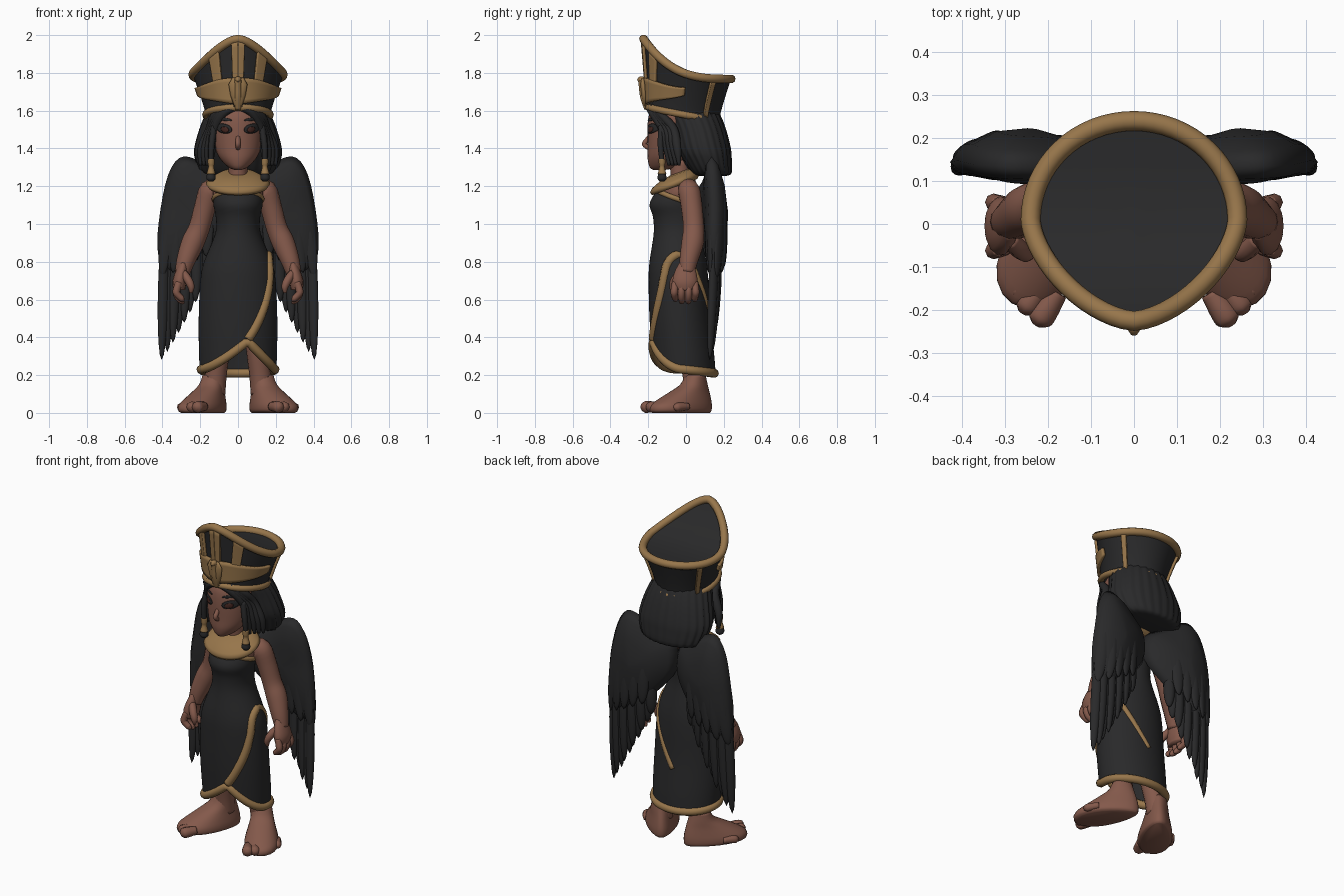
import bpy, bmesh
from math import sin, cos, pi, radians, sqrt
from mathutils import Vector, Matrix

if "Cube" in bpy.data.objects:
    bpy.data.objects.remove(bpy.data.objects["Cube"])


def material(name, rgb):
    m = bpy.data.materials.new(name)
    m.use_nodes = True
    m.diffuse_color = (*rgb, 1)
    b = m.node_tree.nodes["Principled BSDF"]
    b.inputs["Base Color"].default_value = (*rgb, 1)
    b.inputs["Roughness"].default_value = 0.8
    return m


BLACK = material("black", (0.022, 0.022, 0.023))
GOLD = material("gold", (0.31, 0.18, 0.07))
SKIN = material("brown skin", (0.23, 0.1, 0.07))
IRIS = material("dark brown", (0.06, 0.02, 0.015))


def grid(name, mat, rows, close=True, loop=False, cap=True, mirror=False, sub=0, thick=0):
    """Skin a list of equal-length point rows."""
    bm = bmesh.new()
    vs = [[bm.verts.new(p) for p in r] for r in rows]
    n, m = len(vs), len(vs[0])
    for i in range(n if loop else n - 1):
        a, b = vs[i], vs[(i + 1) % n]
        for j in range(m if close else m - 1):
            k = (j + 1) % m
            bm.faces.new((a[j], a[k], b[k], b[j]))
    if cap and close and not loop:
        bm.faces.new(vs[0])
        bm.faces.new(vs[-1])
    bmesh.ops.remove_doubles(bm, verts=bm.verts, dist=1e-5)
    bmesh.ops.recalc_face_normals(bm, faces=bm.faces)
    for f in bm.faces:
        f.smooth = True
    me = bpy.data.meshes.new(name)
    bm.to_mesh(me)
    bm.free()
    me.materials.append(mat)
    ob = bpy.data.objects.new(name, me)
    bpy.context.collection.objects.link(ob)
    if thick:
        ob.modifiers.new("thickness", "SOLIDIFY").thickness = thick
        ob.modifiers["thickness"].offset = 0
    if mirror:
        ob.modifiers.new("mirror", "MIRROR").use_mirror_merge = False
    if sub:
        s = ob.modifiers.new("smooth", "SUBSURF")
        s.levels = s.render_levels = sub
    return ob


def spline(pts, k=4, loop=False):
    """Resample tuples along a smooth curve."""
    n, out = len(pts), []
    get = lambda i: Vector(pts[i % n] if loop else pts[min(max(i, 0), n - 1)])
    for i in range(n if loop else n - 1):
        a, b, c, d = (get(i + o) for o in (-1, 0, 1, 2))
        for s in range(k):
            t = s / k
            out.append(b + (c - a) * t / 2 + (a * 2 - b * 5 + c * 4 - d) * t * t / 2
                       + (b * 3 - a - c * 3 + d) * t ** 3 / 2)
    return out if loop else out + [get(n - 1)]


def tube(name, mat, pts, loop=False, ref=(0, 1, 0), k=4, n=10, flat=1, **kw):
    """Sweep a circle along (x, y, z, radius) points."""
    p = spline(pts, k, loop) if k > 1 else [Vector(q) for q in pts]
    rows = []
    for i, q in enumerate(p):
        a, b = (p[i - 1], p[(i + 1) % len(p)]) if loop else (p[max(i - 1, 0)], p[min(i + 1, len(p) - 1)])
        d = (b.xyz - a.xyz).normalized()
        u = d.cross(Vector(ref)).normalized()
        v = d.cross(u)
        rows.append([q.xyz + q.w * (u * cos(2 * pi * j / n) * flat + v * sin(2 * pi * j / n)) for j in range(n)])
    return grid(name, mat, rows, loop=loop, **kw)


def loft(name, mat, rings, n=24, wave=0, taper=0, **kw):
    """Stack ellipses given as (z, half width, front y, back y)."""
    rows = []
    for z, rx, f, b in spline(rings, 3):
        row = []
        for j in range(n):
            t = 2 * pi * j / n
            w = 1 + wave * (j % 4 - 1.5)
            row.append((rx * w * cos(t) * (1 - taper * sin(t)), (f + b) / 2 + (b - f) / 2 * w * sin(t), z))
        rows.append(row)
    return grid(name, mat, rows, **kw)


def puff(name, mat, outline, yfun, thick, **kw):
    """Pillow-shaped plate from an (x, z) outline."""
    c = sum((Vector(p) for p in outline), Vector((0, 0))) / len(outline)
    rows = []
    for side, scales in ((-1, (0.05, 0.5, 0.85)), (0, (1,)), (1, (0.85, 0.5, 0.05))):
        for s in scales:
            q = [c + (Vector(p) - c) * s for p in outline]
            rows.append([(x, yfun(x, z) + side * thick * sqrt(1 - s * s), z) for x, z in q])
    return grid(name, mat, rows, **kw)


# ---- head and hair
loft("head", SKIN, [(1.285, .015, -.17, -.12), (1.3, .05, -.192, -.05), (1.345, .095, -.203, 0), (1.4, .12, -.203, .03),
                    (1.5, .13, -.205, .05), (1.58, .13, -.195, .05), (1.63, .1, -.16, .04)])
loft("neck", SKIN, [(1.15, .07, -.1, .04), (1.23, .05, -.08, .02), (1.34, .052, -.09, .02)])
tube("nose", SKIN, [(0, -.19, 1.47, .01), (0, -.207, 1.445, .013), (0, -.221, 1.422, .013), (0, -.196, 1.402, .013)])
facey = lambda x, z: -.0775 - .131 * sqrt(max(0, 1 - (x / .13) ** 2))
leaf = lambda cx, cz, w, h: [(cx + w * cos(i * pi / 8), cz + h * sin(i * pi / 8) + .15 * w * cos(i * pi / 8))
                             for i in range(16)]
puff("eye_lashes", BLACK, leaf(.074, 1.505, .043, .026), facey, .004, mirror=True)
puff("iris", IRIS, leaf(.07, 1.5, .022, .016), lambda x, z: facey(x, z) - .003, .004, mirror=True)
puff("eyebrow", BLACK, leaf(.074, 1.555, .042, .009), lambda x, z: facey(x, z) + .002, .004, mirror=True)
loft("hair", BLACK, [(1.255, .13, .07, .215), (1.27, .19, .03, .24), (1.34, .222, -.02, .24), (1.4, .228, -.055, .235),
                     (1.5, .202, -.08, .21), (1.58, .17, -.11, .178), (1.63, .14, -.1, .14)], n=96, wave=.014)
for i in range(4):
    s = i * .018
    tube("front_hair_lock", BLACK, [(.015 + s, -.195 + s / 3, 1.62, .02), (.075 + s, -.175 + s, 1.585 - s / 3, .021),
                                    (.122 + s / 2, -.12 + s, 1.5, .024), (.138 + s, -.1 + s, 1.4, .022),
                                    (.145 + s, -.09 + s, 1.31, .008)], mirror=True)
tube("side_braid", BLACK, [(.125, -.13, 1.52, .016), (.14, -.135, 1.42, .016), (.142, -.127, 1.33, .013)], mirror=True)
tube("braid_bead", GOLD, [(.142, -.127, 1.345, .019), (.142, -.127, 1.32, .018), (.142, -.127, 1.3, .015),
                          (.143, -.127, 1.265, .024)], mirror=True)
tube("braid_tassel", BLACK, [(.143, -.127, 1.27, .02), (.143, -.127, 1.24, .025), (.143, -.127, 1.225, .012)], mirror=True)


# ---- crown: a flared wall with a sloping, pointed top
def top_z(y):
    return 1.768 + .212 * ((.25 - y) / .475) ** 3.2


def crown(t, v, off=0):
    c, s = cos(t), sin(t)
    point = -(max(0, 1 - abs(c) ** 1.6)) ** (1 / 1.6) if s < 0 else s * .975
    yb, yt = -.012 + .185 * s, .01 + .235 * point
    w = v ** 1.2
    x, y = (.17 * (1 - w) + .24 * w) * c, yb * (1 - w) + yt * w
    return Vector((x + off * c, y + off * s, (1.572 - .19 * yb) * (1 - v) + top_z(yt) * v))


circle = [2 * pi * i / 64 - pi / 2 for i in range(64)]
grid("crown_wall", BLACK, [[crown(t, v / 8) for t in circle] for v in range(9)], cap=False)


def crown_top(t, s):
    p = crown(t, .98)
    y = .01 + (p.y - .01) * s
    return p.x * s, y, top_z(y) - .004


grid("crown_top", BLACK, [[crown_top(t, s) for t in circle] for s in (1, .85, .7, .55, .4, .2, 0)], cap=False)
tube("crown_rim", GOLD, [(*crown(t, 1), .023) for t in circle], loop=True, ref=(0, 0, 1), k=1)
tube("crown_base_band", GOLD, [(*crown(t, .02), .019) for t in circle], loop=True, ref=(0, 0, 1), k=1)


def patch(name, a0, a1, low, high, off=.008, steps=10):
    """Raised plate on the crown wall between two angles from the front."""
    rows = []
    for i in range(steps + 1):
        f = i / steps
        t = radians(-90 + a0 + (a1 - a0) * f)
        rows.append([crown(t, low(f) + (high(f) - low(f)) * j / 6, off) for j in range(7)])
    return grid(name, GOLD, rows, close=False, thick=.016, mirror=True)


patch("crown_front_bar", 0, 8, lambda f: .3, lambda f: 1)
patch("crown_side_bar", 25, 38, lambda f: .35, lambda f: 1)
patch("crown_back_bar", 122, 129, lambda f: 0, lambda f: 1)
patch("crown_wing_emblem", 0, 88, lambda f: .07 + .42 * f ** 1.7, lambda f: .43 + .24 * f, off=.01, steps=16)
puff("cobra_hood", GOLD, [(-.02, 1.62), (.02, 1.62), (.04, 1.68), (.05, 1.74), (.03, 1.775), (-.03, 1.775),
                          (-.05, 1.74), (-.04, 1.68)], lambda x, z: -.215 - .1 * (z - 1.62), .016)
tube("cobra", GOLD, [(0, -.2, 1.61, .02), (0, -.222, 1.67, .02), (0, -.232, 1.73, .018), (0, -.236, 1.765, .019),
                     (0, -.255, 1.757, .008)], ref=(1, 0, 0))

# ---- torso and dress
loft("torso", SKIN, [(1, .1, -.13, .05), (1.1, .115, -.14, .06), (1.18, .135, -.12, .065), (1.23, .1, -.1, .05),
                     (1.26, .05, -.08, .03)])
dress_rows = spline([(.16, .195, -.16, .157), (.3, .203, -.175, .147), (.5, .205, -.19, .125), (.7, .196, -.195, .115),
                     (.8, .176, -.19, .105), (.95, .117, -.168, .08), (1.04, .115, -.172, .08),
                     (1.11, .128, -.19, .075), (1.19, .115, -.14, .07)], 6)


def dress(t, z, off=0):
    i = max(i for i, r in enumerate(dress_rows[:-1]) if r[0] <= z)
    a, b = dress_rows[i], dress_rows[i + 1]
    _, rx, f, k = a.lerp(b, (z - a[0]) / (b[0] - a[0]))
    return Vector(((rx + off) * cos(t), (f + k) / 2 + ((k - f) / 2 + off) * sin(t), z))


def hem(t):
    c, s = cos(t), sin(t)
    if s >= 0:
        return .23 - .02 * s
    return .23 + .15 * (((c + 1) / 1.25) ** 1.4 if c < .25 else (1 - c) / .75)


def neckline(t):
    return 1.14 - .04 * sin(t)


grid("dress", BLACK, [[dress(t, hem(t) + (neckline(t) - hem(t)) * v / 40) for t in circle] for v in range(41)],
     cap=False, thick=.006)
tube("hem_trim", GOLD, [(*dress(t, hem(t), -.004), .024) for t in circle], loop=True, ref=(0, 0, 1), k=1)
wrap = spline([(-75, .39), (-62, .46), (-44, .58), (-32, .69), (-22, .79), (-2, .835), (22, .81), (48, .68), (72, .55),
               (90, .45)])
tube("wrap_trim", GOLD, [(*dress(radians(a), z, -.005), .025 if a < 0 else .017) for a, z in wrap], ref=(0, 0, 1), k=1)
tube("neckline_trim", GOLD, [(*dress(t, neckline(t) - .005), .014) for t in circle], loop=True, ref=(0, 0, 1), k=1)
# Collar slopes up from chest to nape
collar = []
for rx, ry, cy, dz in ((.05, .055, -.03, .045), (.1, .085, -.045, .038), (.155, .12, -.06, .012), (.17, .13, -.06, -.005),
                       (.155, .12, -.06, -.025)):
    collar.append([(rx * cos(t), cy + ry * sin(t), 1.22 + dz + .36 * (cy + ry * sin(t) + .06)) for t in circle])
grid("collar", GOLD, collar)

# ---- arms and hands
tube("arm", SKIN, [(.1, 0, 1.19, .04), (.145, .015, 1.18, .058), (.175, .03, 1.09, .057), (.205, .04, .98, .056),
                   (.24, .035, .9, .06), (.275, .015, .81, .05), (.295, .005, .74, .04)], mirror=True, n=14)
tube("palm", SKIN, [(.288, .005, .79, .04), (.3, -.002, .74, .06), (.31, -.005, .69, .068), (.31, -.005, .65, .055)],
     flat=.55, mirror=True, n=14)
for i in range(4):
    y = -.056 + i * .034
    drop = .012 * (i in (0, 3))
    tube("finger", SKIN, [(.312, y, .69, .019), (.326, y * 1.1, .645, .02), (.318, y * 1.1, .612 + drop, .018),
                          (.294, y, .59 + drop, .016), (.283, y, .588 + drop, .006)], mirror=True, n=8)
tube("thumb", SKIN, [(.29, -.035, .74, .022), (.262, -.062, .7, .022), (.248, -.07, .665, .018), (.25, -.068, .635, .008)],
     mirror=True, n=8)

# ---- legs and feet, turned outward
tube("leg", SKIN, [(.085, 0, .48, .05), (.1, .015, .35, .058), (.118, .04, .2, .058), (.125, .05, .1, .058)],
     mirror=True, n=16)
turn = Matrix.Translation((.125, .06, 0)) @ Matrix.Rotation(radians(33), 4, 'Z')
foot = loft("foot", SKIN, [(0, .075, -.275, .075), (.012, .092, -.29, .084), (.04, .093, -.285, .086), (.07, .084, -.24, .082),
                           (.11, .07, -.165, .072), (.15, .06, -.095, .06), (.2, .052, -.065, .046)], taper=.24)
foot.data.transform(turn)
foot.modifiers.new("mirror", "MIRROR").use_mirror_merge = False
for i in range(5):
    x, r = -.074 + .041 * i, .031 - .002 * i
    y = -.282 + .012 * i * i / 2
    toe = tube("toe", SKIN, [(x, y + .07, .034, r * .8), (x, y + .02, .032, r), (x, y - .005, .029, r * .95),
                             (x, y - .02, .026, r * .4)], ref=(0, 0, 1), n=8)
    toe.data.transform(turn)
    toe.modifiers.new("mirror", "MIRROR").use_mirror_merge = False

# ---- wings
wing_y = lambda x, z: .16 - .9 * (x - .29) ** 2 - .04 * max(0, .8 - z) - .1 * max(0, z - 1.1)
outline = spline([(.0, 1.05), (.01, 1.2), (.12, 1.27), (.23, 1.345), (.31, 1.35), (.37, 1.26), (.41, 1.08),
                  (.427, .88), (.39, .74), (.3, .74), (.2, .82), (.09, .92)], 3, loop=True)
puff("wing_body", BLACK, [tuple(p) for p in outline], wing_y, .064, mirror=True)


def feather(name, start, tip, width, layer, thick):
    a, b = Vector(start), Vector(tip)
    d = b - a
    side = Vector((-d.y, d.x)).normalized() * width
    shape = [(0, .5), (.3, .95), (.6, 1), (.85, .7), (1, .05), (.85, -.7), (.6, -1), (.3, -.95), (0, -.5)]
    puff(name, BLACK, [tuple(a + d * f + side * w) for f, w in shape],
         lambda x, z: wing_y(x, z) + layer * min(1, (.46 - x) * 7), thick, mirror=True, sub=1)


for i in range(10):
    f = i / 9
    # Long flight feathers, then one row of coverts on both faces
    feather("flight_feather", (.385 - .25 * f, 1.05 - .05 * f), (.405 - .27 * f, .22 + .52 * f ** 1.1),
            .032, .012 * (i % 2) - .004, .025)
    if i % 2 == 0:
        for layer in (-.042, .042):
            feather("covert", (.36 - .23 * f, 1.14), (.405 - .265 * f, .68 + .14 * f), .036, layer, .018)
